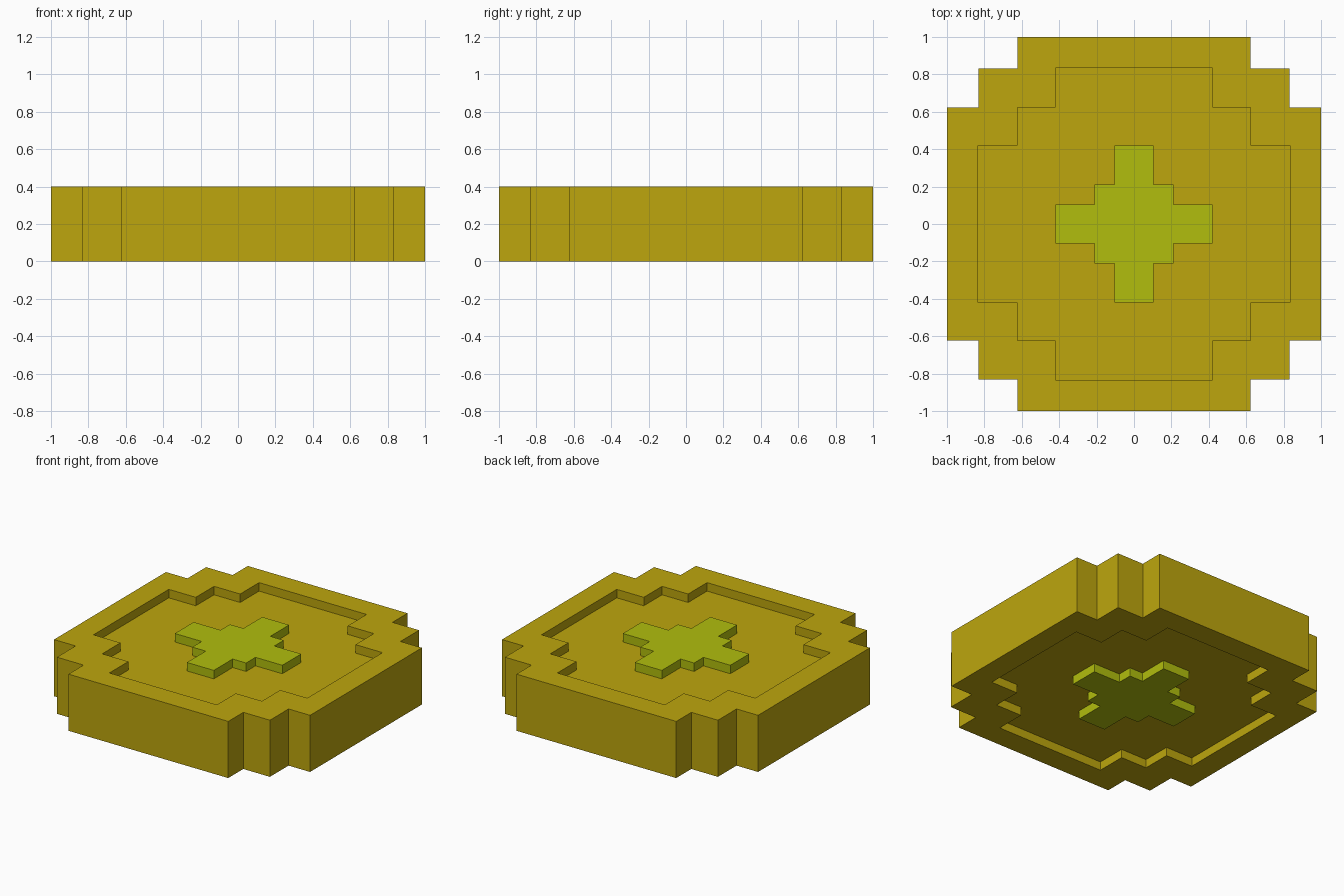
import bpy, bmesh

if "Cube" in bpy.data.objects:
    bpy.data.objects.remove(bpy.data.objects["Cube"])

HEIGHT, DEPTH = 0.4, 0.06


def stepped(a, b, c):
    """Stepped outline: one quadrant of five points turned four times."""
    pts = [(a, c), (b, c), (b, b), (c, b), (c, a)]
    out = []
    for _ in range(4):
        out += pts
        pts = [(-y, x) for x, y in pts]
    return out


OUTER = stepped(1.0, 0.832, 0.624)
INNER = stepped(0.835, 0.624, 0.42)
CROSS = stepped(0.42, 0.21, 0.105)


def build(name, rings, color, caps=False):
    """Skin a stack of matching outlines, each given with its height."""
    bm = bmesh.new()
    loops = [[bm.verts.new((x, y, z)) for x, y in outline] for outline, z in rings]
    n = len(loops[0])
    for lo, hi in zip(loops, loops[1:]):
        for i in range(n):
            j = (i + 1) % n
            bm.faces.new((lo[i], lo[j], hi[j], hi[i]))
    if caps:
        bm.faces.new(loops[0][::-1])
        bm.faces.new(loops[-1])
    mesh = bpy.data.meshes.new(name)
    bm.to_mesh(mesh)
    bm.free()
    mat = bpy.data.materials.new(name + "_color")
    mat.diffuse_color = color
    mat.use_nodes = True
    mat.node_tree.nodes["Principled BSDF"].inputs["Base Color"].default_value = mat.diffuse_color
    mesh.materials.append(mat)
    obj = bpy.data.objects.new(name, mesh)
    bpy.context.collection.objects.link(obj)
    return obj


# Coin body: recessed floor, raised rim and outer wall on both sides
low, high = DEPTH, HEIGHT - DEPTH
build("coin_body", [
    (CROSS, low), (INNER, low), (INNER, 0), (OUTER, 0),
    (OUTER, HEIGHT), (INNER, HEIGHT), (INNER, high), (CROSS, high),
], (0.51, 0.38, 0.004, 1))

# Cross emblem, flush with the rim on both faces
build("cross_emblem", [(CROSS, 0), (CROSS, HEIGHT)], (0.44, 0.51, 0.004, 1), caps=True)
